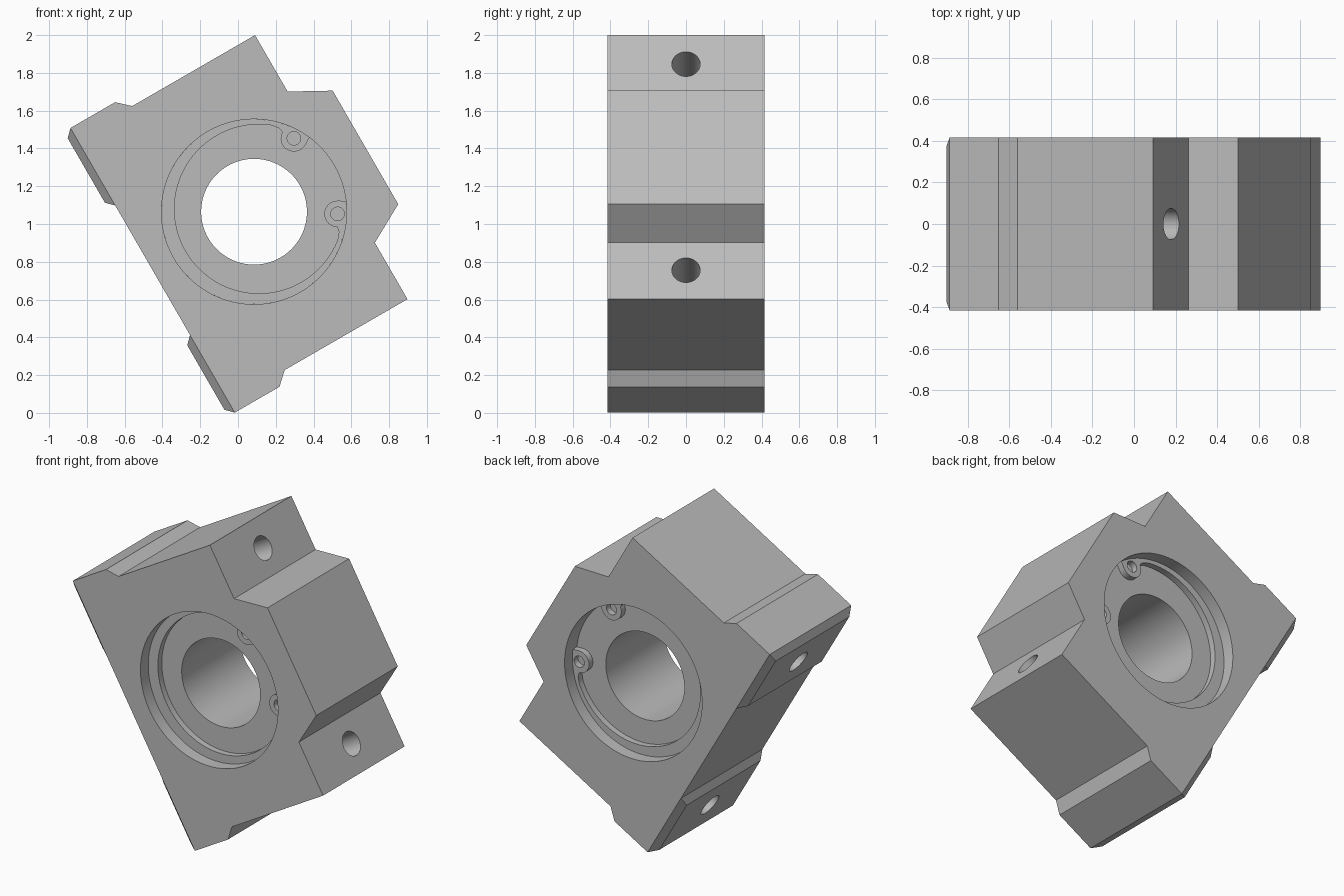
import bpy, bmesh
from math import radians, degrees, asin, atan2, cos, sin, pi
from mathutils import Matrix, Vector

cube = bpy.data.objects.get("Cube")
if cube:
    bpy.data.objects.remove(cube, do_unlink=True)

HALF = 0.415          # half the depth of the block
FLOOR = 0.295         # distance of each recess floor from the middle
RING_FACE = 0.335     # distance of each ring face from the middle
BORE, SEAT = 0.28, 0.49
TILT = Matrix.Translation((0.085, 0, 1.065)) @ Matrix.Rotation(radians(-30), 4, 'Y')

steel = bpy.data.materials.new("plain_grey")
steel.use_nodes = True
steel.diffuse_color = (0.5, 0.5, 0.5, 1)
steel.node_tree.nodes["Principled BSDF"].inputs["Base Color"].default_value = (0.5, 0.5, 0.5, 1)


def finish(bm, name):
    bmesh.ops.recalc_face_normals(bm, faces=bm.faces)
    mesh = bpy.data.meshes.new(name)
    bm.to_mesh(mesh)
    bm.free()
    mesh.materials.append(steel)
    obj = bpy.data.objects.new(name, mesh)
    bpy.context.collection.objects.link(obj)
    return obj


def prism(outline, y0, y1):
    """Extrude an x-z outline from y0 to y1."""
    bm = bmesh.new()
    face = bm.faces.new([bm.verts.new((x, y0, z)) for x, z in outline])
    ext = bmesh.ops.extrude_face_region(bm, geom=[face])
    verts = [g for g in ext["geom"] if isinstance(g, bmesh.types.BMVert)]
    bmesh.ops.translate(bm, verts=verts, vec=(0, y1 - y0, 0))
    bmesh.ops.recalc_face_normals(bm, faces=bm.faces)
    return bm


def drill(obj, centre, axis, radius, length, sides=96):
    """Cut a round hole and remove the cutter."""
    bm = bmesh.new()
    turn = Vector((0, 0, 1)).rotation_difference(Vector(axis)).to_matrix().to_4x4()
    bmesh.ops.create_cone(bm, cap_ends=True, segments=sides, radius1=radius, radius2=radius,
                          depth=length, matrix=Matrix.Translation(centre) @ turn)
    cutter = finish(bm, "hole_cutter")
    cutter.hide_render = True
    mod = obj.modifiers.new("hole", 'BOOLEAN')
    mod.operation, mod.solver, mod.object = 'DIFFERENCE', 'EXACT', cutter
    bpy.context.view_layer.objects.active = obj
    bpy.ops.object.modifier_apply(modifier=mod.name)
    bpy.data.objects.remove(cutter, do_unlink=True)


def place(obj):
    obj.matrix_world = TILT
    bpy.ops.object.select_all(action='DESELECT')
    obj.select_set(True)
    bpy.context.view_layer.objects.active = obj
    bpy.ops.object.shade_smooth_by_angle(angle=radians(30))


# Housing block: upper half of the profile, mirrored to the lower half
upper = [(-0.62, 0.396), (-0.62, 0.87), (-0.347, 0.87), (-0.279, 0.807),
         (0.472, 0.807), (0.472, 0.462), (0.681, 0.347)]
profile = upper + [(x, -z) for x, z in reversed(upper)]
bm = prism(profile, -HALF, HALF)

# Bevelled mounting pads raised from the base
pads = [f for f in bm.faces if f.normal.x < -0.9 and abs(f.calc_center_median().z) > 0.5]
bmesh.ops.inset_individual(bm, faces=pads, thickness=0.04, depth=0.04, use_even_offset=True)
block = finish(bm, "housing_block")

# Bore, bearing seats and bolt holes
drill(block, (0, 0, 0), (0, 1, 0), BORE, 2)
for side in (-1, 1):
    drill(block, (0, side * (FLOOR + 0.5), 0), (0, 1, 0), SEAT, 1, 128)
    drill(block, (0, 0, side * 0.63), (1, 0, 0), 0.075, 3, 48)
place(block)

# Retaining rings: open, eccentric, with a drilled lug at each end
lug = Vector((0.377, 0.231))
lug_r = 0.07
ang = atan2(lug.y, lug.x)
edge = ang - asin(lug_r / SEAT)


def polar(r, a):
    return (r * cos(a), r * sin(a))


outer = [polar(SEAT, edge + (pi - edge) * i / 48) for i in range(49)]
lug_arc = []
for i in range(17):
    a = ang - pi / 2 - pi * i / 16
    lug_arc.append((lug.x + lug_r * cos(a), lug.y + lug_r * sin(a)))
fillet = [polar(0.452, ang + radians(9.8)), polar(0.462, ang + radians(12))]
start = ang + radians(20)
inner = []
for i in range(49):
    x, z = polar(0.4475, start + (pi - start) * i / 48)
    inner.append((x + 0.03, z))

# Half outline runs from the inner back round the lug to the outer back
half = inner[::-1] + fillet[::-1] + lug_arc[::-1] + outer
mirrored = [(x, -z) for x, z in reversed(half)]
ring_outline = half + mirrored[1:-1]

for name, side in (("front_retaining_ring", -1), ("back_retaining_ring", 1)):
    ring = finish(prism(ring_outline, side * FLOOR, side * RING_FACE), name)
    for z in (lug.y, -lug.y):
        drill(ring, (lug.x, side * FLOOR, z), (0, 1, 0), 0.036, 0.4, 32)
    place(ring)
